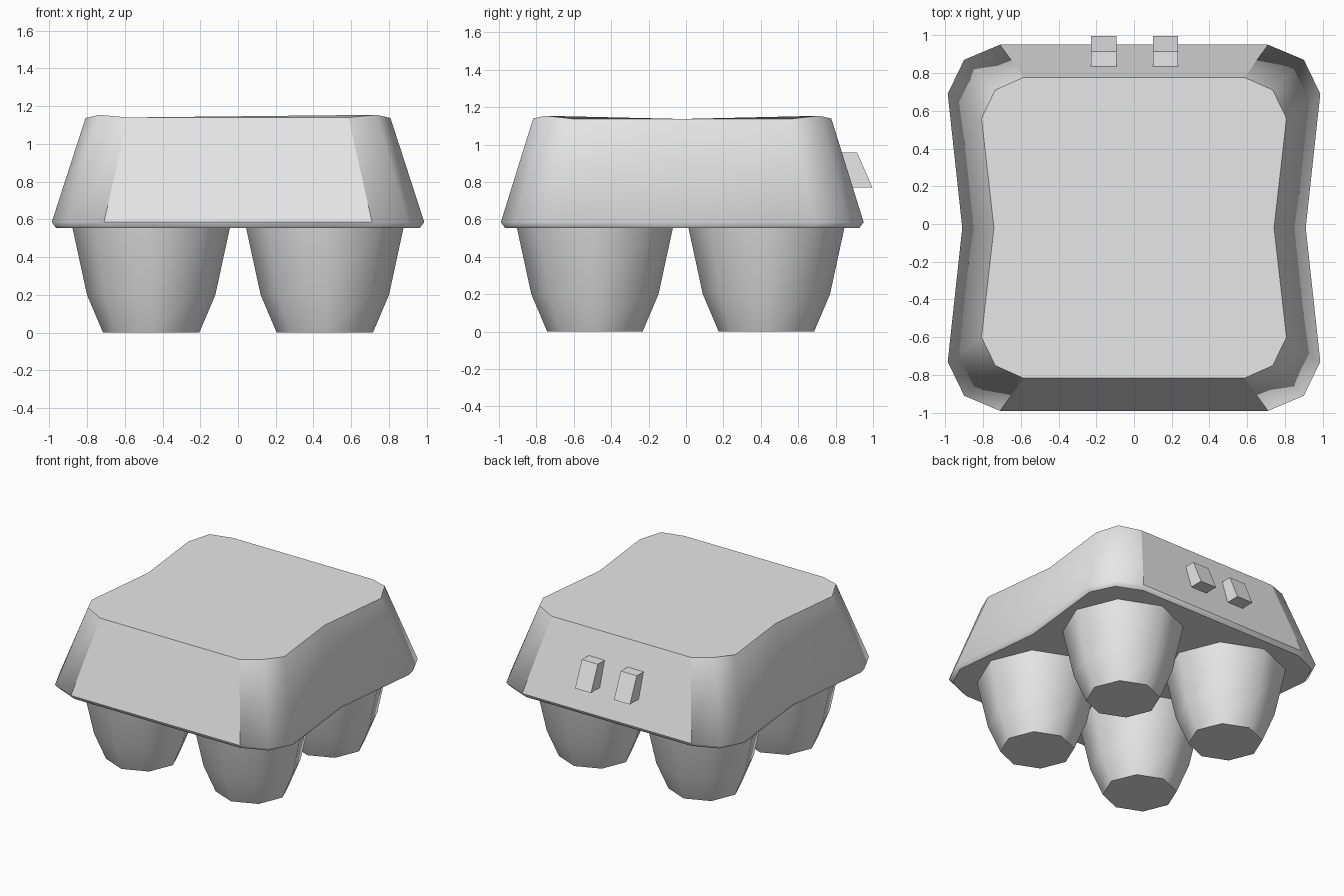
import bpy
import bmesh
import math

old = bpy.data.objects.get("Cube")
if old:
    bpy.data.objects.remove(old, do_unlink=True)

grey = bpy.data.materials.new("pulp grey")
grey.use_nodes = True
GREY = (0.8, 0.8, 0.8, 1)
grey.diffuse_color = GREY
grey.node_tree.nodes["Principled BSDF"].inputs["Base Color"].default_value = GREY


def loft(name, rings, sharp):
    """Skin closed rings from bottom to top; `sharp` picks hard-edged faces."""
    bm = bmesh.new()
    loops = [[bm.verts.new(p) for p in ring] for ring in rings]
    n = len(loops[0])
    for low, high in zip(loops, loops[1:]):
        for i in range(n):
            j = (i + 1) % n
            bm.faces.new((low[i], low[j], high[j], high[i]))
    bm.faces.new(loops[0][::-1])
    bm.faces.new(loops[-1])
    bmesh.ops.recalc_face_normals(bm, faces=bm.faces)
    bm.normal_update()
    for face in bm.faces:
        face.smooth = True
        if sharp(face):
            for edge in face.edges:
                edge.smooth = False
    mesh = bpy.data.meshes.new(name)
    bm.to_mesh(mesh)
    bm.free()
    mesh.materials.append(grey)
    obj = bpy.data.objects.new(name, mesh)
    bpy.context.collection.objects.link(obj)
    return obj


def waisted_ring(quarter):
    """Mirror a front-to-waist run of points into a full pinched outline."""
    mid_y = -0.02
    right = quarter + [(x, -y, z) for x, y, z in quarter[-2::-1]]
    full = right + [(-x, y, z) for x, y, z in right[::-1]]
    return [(x, y + mid_y, z) for x, y, z in full]


# Lid: pinched sides, chamfered corners, thin turned-in rim
rim = [(0.71, -0.97, 0.585), (0.90, -0.89, 0.585), (0.987, -0.71, 0.585), (0.91, 0, 0.585)]
under = [(x * 0.977, y * 0.977, 0.555) for x, y, z in rim]
crown = [(0.585, -0.797, 1.14), (0.735, -0.73, 1.154), (0.808, -0.58, 1.137), (0.742, 0, 1.137)]
loft("lid", [waisted_ring(r) for r in (under, rim, crown)],
     lambda f: abs(f.normal.z) > 0.9 or (abs(f.normal.y) > 0.9 and f.calc_area() > 0.3))

# Four tapered eight-sided egg cups
cup_profile = [(0.255, 0), (0.34, 0.2), (0.418, 0.56)]
for y, row in ((-0.487, "front"), (0.43, "back")):
    for x, side in ((0.46, "left"), (-0.46, "right")):
        rings = [[(x + r * math.cos(k * math.pi / 4), y + r * math.sin(k * math.pi / 4), z)
                  for k in range(8)] for r, z in cup_profile]
        loft(f"{row}_{side}_cup", rings, lambda f: abs(f.normal.z) > 0.9)

# Slanted hinge tabs on the back
tab = [(0.83, 0.957), (0.915, 0.957), (0.997, 0.77), (0.88, 0.77)]
for x, side in ((0.167, "left"), (-0.16, "right")):
    rings = [[(x + dx, y, z) for y, z in tab] for dx in (-0.067, 0.067)]
    loft(f"{side}_hinge_tab", rings, lambda f: True)
